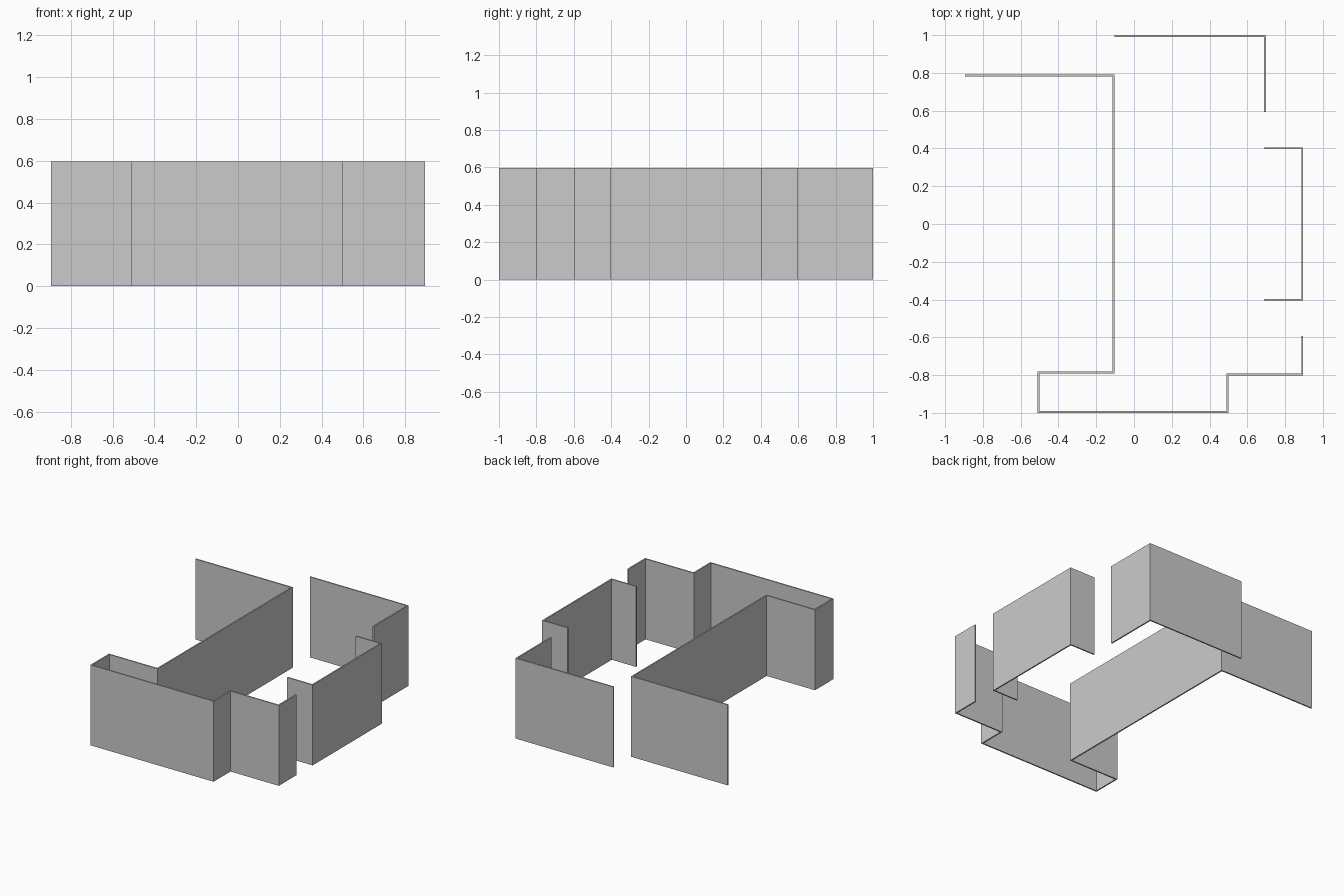
import bpy
import bmesh

if "Cube" in bpy.data.objects:
    bpy.data.objects.remove(bpy.data.objects["Cube"])

U = 0.198        # floor plan module
T = 0.01         # wall thickness
H = 0.596        # wall height
LEFT = -0.896    # x of the left open end


def wall(name, plan):
    """Thin wall following a plan path, thickened to the right of its direction."""
    bm = bmesh.new()
    pts = [(LEFT + x * U, y * U) for x, y in plan]
    low = [bm.verts.new((x, y, 0)) for x, y in pts]
    high = [bm.verts.new((x, y, H)) for x, y in pts]
    for i in range(len(pts) - 1):
        bm.faces.new((low[i], low[i + 1], high[i + 1], high[i]))
    mesh = bpy.data.meshes.new(name)
    bm.to_mesh(mesh)
    bm.free()
    obj = bpy.data.objects.new(name, mesh)
    bpy.context.collection.objects.link(obj)
    mod = obj.modifiers.new("thickness", 'SOLIDIFY')
    mod.thickness = T
    mod.offset = 1
    mod.use_even_offset = True
    return obj


# Long wall: left wing, main run, front bay and right return
wall("main_wall", [(0, 4), (4, 4), (4, -4), (2, -4), (2, -5),
                   (7, -5), (7, -4), (9, -4), (9, -3)])
# Projecting bay on the right side
wall("right_bay_wall", [(8, -2), (9, -2), (9, 2), (8, 2)])
# Back corner
wall("back_corner_wall", [(8, 3), (8, 5), (4, 5)])
